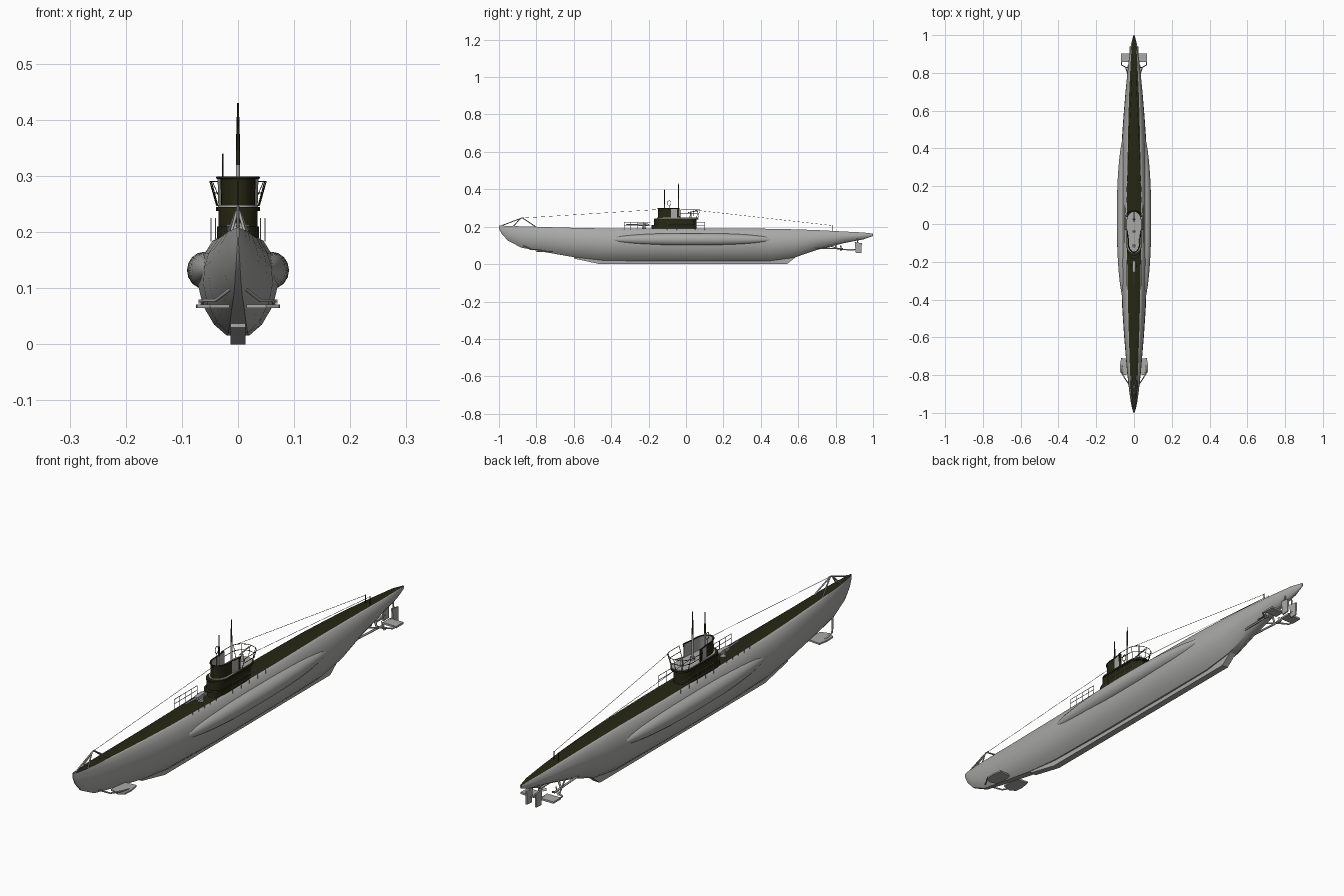
import bpy, bmesh, math
from mathutils import Vector

cube = bpy.data.objects.get("Cube")
if cube:
    bpy.data.objects.remove(cube, do_unlink=True)


def material(name, rgb):
    m = bpy.data.materials.new(name)
    m.use_nodes = True
    m.diffuse_color = (*rgb, 1)
    b = m.node_tree.nodes["Principled BSDF"]
    b.inputs["Base Color"].default_value = (*rgb, 1)
    b.inputs["Roughness"].default_value = 0.7
    return m


GREY = material("hull grey", (0.40, 0.40, 0.39))
DARK = material("deck olive black", (0.020, 0.020, 0.007))


def finish(name, bm, mats, angle=35):
    bmesh.ops.recalc_face_normals(bm, faces=bm.faces)
    me = bpy.data.meshes.new(name)
    bm.to_mesh(me)
    bm.free()
    for m in mats:
        me.materials.append(m)
    ob = bpy.data.objects.new(name, me)
    bpy.context.collection.objects.link(ob)
    bpy.ops.object.select_all(action='DESELECT')
    ob.select_set(True)
    bpy.context.view_layer.objects.active = ob
    bpy.ops.object.shade_smooth_by_angle(angle=math.radians(angle))
    return ob


def loft(name, rings, mats, angle=35, top_index=None):
    """Skin closed rings; top_index is the ring segment given the second material."""
    bm = bmesh.new()
    vs = [[bm.verts.new(p) for p in r] for r in rings]
    n = len(vs[0])
    for a, b in zip(vs, vs[1:]):
        for i in range(n):
            f = bm.faces.new((a[i], a[(i + 1) % n], b[(i + 1) % n], b[i]))
            f.material_index = 1 if i == top_index else 0
    bm.faces.new(vs[0])
    bm.faces.new(vs[-1][::-1])
    return finish(name, bm, mats, angle)


def prism(name, pts, axis, lo, hi, mat):
    """Extrude a 2D outline along x (outline in y, z) or z (outline in x, y)."""
    def place(p, h):
        return (h, *p) if axis == 'x' else (*p, h)
    return loft(name, [[place(p, h) for p in pts] for h in (lo, hi)], [mat])


def tube(name, paths, r, mat, r_end=None):
    """One or more thin rods as a single mesh."""
    cu = bpy.data.curves.new(name, 'CURVE')
    cu.dimensions = '3D'
    cu.bevel_depth, cu.bevel_resolution, cu.use_fill_caps = r, 1, True
    for path in paths:
        s = cu.splines.new('POLY')
        s.points.add(len(path) - 1)
        for i, (p, q) in enumerate(zip(s.points, path)):
            p.co = (*q, 1)
            p.radius = 1 if r_end is None else 1 + (r_end / r - 1) * i / (len(path) - 1)
    cu.materials.append(mat)
    ob = bpy.data.objects.new(name, cu)
    bpy.context.collection.objects.link(ob)
    bpy.ops.object.select_all(action='DESELECT')
    ob.select_set(True)
    bpy.context.view_layer.objects.active = ob
    bpy.ops.object.convert(target='MESH')
    return ob


def stadium(w, y0, y1, cap, n=10):
    """Plan outline with elliptical ends."""
    pts = [(w * math.cos(math.pi * i / n), y1 - cap + cap * math.sin(math.pi * i / n)) for i in range(n + 1)]
    return pts + [(-w * math.cos(math.pi * i / n), y0 + cap - cap * math.sin(math.pi * i / n)) for i in range(n + 1)]


# Hull: y, deck height, bottom height, half width, deck half width
stations = [(-1.0, .208, .188, .002, .001), (-.985, .206, .160, .008, .006), (-.95, .204, .122, .016, .011),
            (-.88, .202, .086, .026, .017), (-.78, .199, .066, .037, .021), (-.6, .194, .034, .052, .027),
            (-.45, .191, .017, .062, .031), (-.2, .19, .012, .071, .036), (.2, .19, .012, .071, .036),
            (.45, .189, .014, .064, .032), (.58, .186, .032, .055, .029), (.7, .182, .074, .045, .025),
            (.85, .174, .112, .030, .018), (.95, .169, .132, .016, .011), (1.0, .163, .150, .003, .002)]
section = [(.28, .02), (.6, .13), (.88, .32), (1, .52), (.96, .70), (.84, .84)]
rings = []
for y, top, bot, w, dw in stations:
    side = [(w * u, bot + (top - bot) * v) for u, v in section]
    side += [(dw + .4 * (.84 * w - dw), top - .03 * (top - bot)), (dw, top)]
    rings.append([(x, y, z) for x, z in side] + [(-x, y, z) for x, z in reversed(side)])
loft("hull", rings, [GREY, DARK], 40, top_index=7)
prism("keel", [(-.6, .04), (-.6, .03), (-.46, 0), (.54, 0), (.59, .04)], 'x', -.013, .013, GREY)

for s, tag in ((1, "left"), (-1, "right")):
    # Saddle tanks
    rings = []
    for i in range(25):
        t = -math.cos(math.pi * i / 24) * .998
        k = (1 - abs(t) ** 2.6) ** .6
        rings.append([(s * (.060 - .010 * t * t + .031 * k * math.cos(a)), .03 + .45 * t, .132 + .033 * k * math.sin(a))
                      for a in (math.tau * j / 16 for j in range(16))])
    loft(tag + "_saddle_tank", rings, [GREY], 50)

    # Bow planes with guard rods
    prism(tag + "_bow_plane", [(s * x, y) for x, y in
          ((.015, -.79), (.05, -.80), (.073, -.785), (.075, -.75), (.068, -.71), (.015, -.715))], 'z', .065, .071, GREY)
    tube(tag + "_bow_plane_guard", [[(s * .012, -.87, .10), (s * .04, -.83, .078), (s * .062, -.795, .078),
                                     (s * .064, -.75, .07)]], .003, GREY)

    # Stern planes, guards, shafts, propellers and rudders
    prism(tag + "_stern_plane", [(s * x, y) for x, y in ((.012, .858), (.07, .858), (.07, .902), (.012, .902))],
          'z', .073, .080, GREY)
    tube(tag + "_stern_guard", [[(s * .02, .76, .10), (s * .045, .83, .078), (s * .066, .842, .077), (s * .066, .87, .077)],
                                [(s * .015, .87, .077), (s * .02, .93, .08)]], .003, GREY)
    tube(tag + "_propeller_shaft", [[(s * .024, .64, .088), (s * .03, .838, .082)],
                                    [(s * .03, .80, .083), (s * .018, .80, .115)]], .004, GREY)
    hub = Vector((s * .03, .828, .082))
    blades = bmesh.new()
    for b in range(3):
        a = math.tau * b / 3 + math.pi / 2
        d = Vector((math.cos(a), 0, math.sin(a)))
        e = Vector((-math.sin(a) * .006, .004, math.cos(a) * .006))
        root, tip = hub + d * .003, hub + d * .021
        mid = hub + d * .014
        blades.faces.new([blades.verts.new(p) for p in (root - e * .4, mid - e, tip, mid + e, root + e * .4)])
    finish(tag + "_propeller", blades, [GREY])
    prism(tag + "_rudder", [(.902, .118), (.94, .112), (.938, .060), (.908, .058)], 'x', s * .020 - .003, s * .020 + .003, GREY)
    tube(tag + "_rudder_stock", [[(s * .020, .916, .10), (s * .014, .916, .145)]], .003, GREY)

    # Deck handrails beside the gun and the tower
    for part, y0, y1, x in (("fore", -.33, -.19, .040), ("tower", -.10, .10, .048)):
        paths = [[(s * x, y0, z), (s * x, y1, z)] for z in (.207, .224)]
        paths += [[(s * x, y0 + (y1 - y0) * i / 4, .183), (s * x, y0 + (y1 - y0) * i / 4, .224)] for i in range(5)]
        tube(f"{tag}_{part}_handrail", paths, .0011, GREY)

    # Small aerial posts near the stern
    tube(tag + "_stern_post", [[(s * .010, .785, .175), (s * .010, .785, .208)]], .002, DARK)

# Conning tower base, platform and floor
prism("tower_lower_step", stadium(.037, -.185, .045, .05), 'z', .185, .210, DARK)
prism("tower_base", stadium(.035, -.17, .055, .045), 'z', .185, .240, DARK)
prism("tower_platform", stadium(.039, -.168, .068, .045), 'z', .238, .245, DARK)
prism("tower_floor", stadium(.036, -.155, .064, .042), 'z', .245, .248, GREY)

# Bridge wall, open at the back, grey inside and on the flared side panels
plan = [(.035, -.035), (.035, -.048), (.030, -.080)]
plan += [(.030 * math.cos(a), -.100 - .05 * math.sin(a)) for a in (math.pi * i / 12 for i in range(13))]
plan += [(-x, y) for x, y in reversed(plan[:3])]
bm = bmesh.new()
cols = []
for x, y in plan:
    ix, iy = x * .91, -.09 + (y + .09) * (.94 if y < -.09 else 1)
    cols.append([bm.verts.new(p) for p in ((x, y, .244), (x * 1.04, y, .297), (ix * 1.04, iy, .297), (ix, iy, .244))])
for i, (a, b) in enumerate(zip(cols, cols[1:])):
    panel = i in (1, len(plan) - 3)
    for k in range(4):
        f = bm.faces.new((a[k], b[k], b[(k + 1) % 4], a[(k + 1) % 4]))
        f.material_index = 1 if k == 2 or (k == 0 and panel) else 0
for c in (cols[0], cols[-1]):
    bm.faces.new(c)
finish("bridge_wall", bm, [DARK, GREY])
tube("bridge_rim", [[(x * 1.06, y * 1.01, .297) for x, y in plan]], .0022, DARK)

# Flared rail around the aft gun platform
def garden(w, z, yb):
    arc = [(w * math.cos(a), .025 + (yb - .025) * math.sin(a), z) for a in (math.pi * i / 10 for i in range(11))]
    return [(w, -.03, z)] + arc + [(-w, -.03, z)]
low, middle, high = garden(.038, .247, .064), garden(.044, .270, .069), garden(.050, .290, .074)
tube("platform_rail", [middle, high] + [[a, b] for a, b in list(zip(low, high))[::2]], .0011, DARK)

# Anti-aircraft gun
tube("aft_gun_mount", [[(0, .025, .246), (0, .025, .275)]], .007, GREY, .004)
tube("aft_gun_barrel", [[(0, .010, .276), (0, .068, .286)]], .0025, GREY)

# Periscopes: grey tube with a dark tapered mast
for name, y, split, top in (("fore", -.115, .32, .40), ("aft", -.04, .345, .43)):
    tube(name + "_periscope_collar", [[(0, y, .246), (0, y, .258)]], .010, GREY)
    tube(name + "_periscope_tube", [[(0, y, .246), (0, y, split)]], .004, GREY)
    tube(name + "_periscope_mast", [[(0, y, split), (0, y, top)]], .004, DARK, .0015)

# Loop aerial
loop = [(-.027, -.09 + .010 * math.sin(a), .326 + .013 * math.cos(a)) for a in (math.tau * i / 16 for i in range(17))]
tube("loop_aerial", [loop, [(-.027, -.09, .25), (-.027, -.09, .313)]], .0013, DARK)

# Deck gun
tube("deck_gun_pedestal", [[(0, -.225, .186), (0, -.225, .208)]], .013, GREY, .008)
prism("deck_gun_breech", [(-.255, .205), (-.20, .204), (-.195, .214), (-.215, .219), (-.255, .216)], 'x', -.008, .008, GREY)
tube("deck_gun_barrel", [[(0, -.24, .211), (0, -.32, .213)]], .0042, GREY, .0028)
tube("deck_gun_handles", [[(-.018, -.21, .205), (-.018, -.22, .212), (.018, -.22, .212), (.018, -.21, .205)]], .002, GREY)

# Bow net-cutter frame
apex = (0, -.88, .246)
tube("bow_frame", [[(0, -.99, .204), apex, (0, -.865, .246)]] +
     [[(0, -.872, .246), (s * .018, -.80, .197)] for s in (1, -1)] +
     [[(0, -.885, .244), (s * .012, -.925, .201)] for s in (1, -1)], .0028, GREY)

# Aerial wires
tube("fore_aerial_wire", [[apex, (0, -.15, .292)]], .0007, DARK)
tube("aft_aerial_wires", [[(s * .045, .045, .289), (s * .010, .785, .206)] for s in (1, -1)], .0007, DARK)
